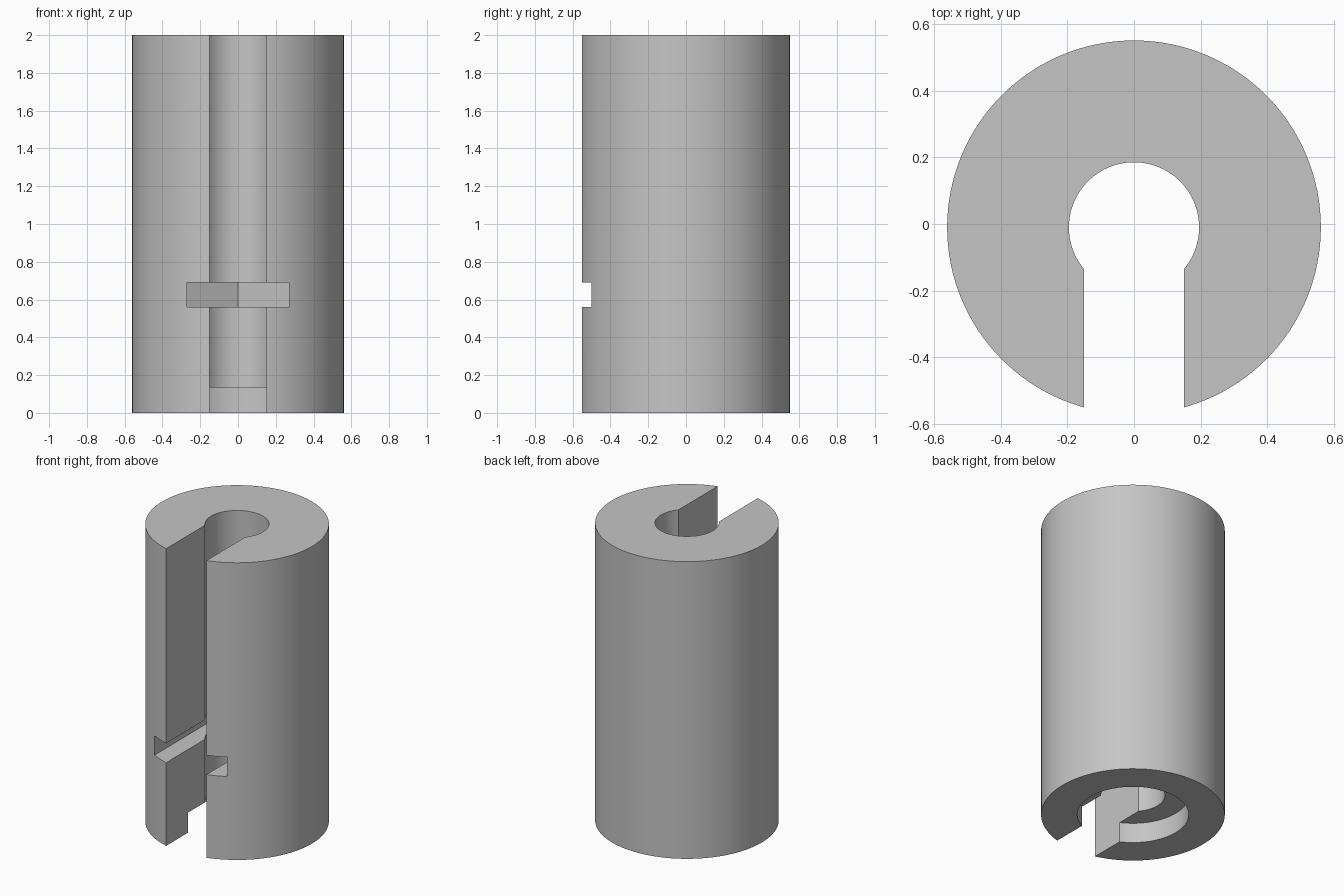
import bpy, bmesh, math

old = bpy.data.objects.get("Cube")
if old:
    bpy.data.objects.remove(old, do_unlink=True)

AXIS_Y = -0.01      # the slot trims the front, so the axis sits slightly forward
HEIGHT = 2.0
SLOT = 0.15         # half width of the slot
NUT = 0.27          # half width across flats of the nut pocket

grey = bpy.data.materials.new("plain grey")
grey.use_nodes = True
COLOUR = (0.56, 0.56, 0.56, 1)
grey.diffuse_color = COLOUR
grey.node_tree.nodes["Principled BSDF"].inputs["Base Color"].default_value = COLOUR


def circle(radius, sides=128):
    steps = [2 * math.pi * i / sides for i in range(sides)]
    return [(radius * math.cos(a), radius * math.sin(a)) for a in steps]


def prism(name, profile, bottom, top):
    """Extrude a counter-clockwise outline, given about the axis."""
    bm = bmesh.new()
    base = bm.faces.new([bm.verts.new((x, y + AXIS_Y, bottom)) for x, y in profile])
    moved = bmesh.ops.extrude_face_region(bm, geom=[base])["geom"]
    verts = [v for v in moved if isinstance(v, bmesh.types.BMVert)]
    bmesh.ops.translate(bm, verts=verts, vec=(0, 0, top - bottom))
    bmesh.ops.recalc_face_normals(bm, faces=bm.faces)
    mesh = bpy.data.meshes.new(name)
    bm.to_mesh(mesh)
    bm.free()
    mesh.materials.append(grey)
    obj = bpy.data.objects.new(name, mesh)
    bpy.context.collection.objects.link(obj)
    return obj


sleeve = prism("slotted_sleeve", circle(0.56), 0, HEIGHT)

# Nut pocket: pointed hexagon at the back, straight walls out to the front
corner = NUT / math.sqrt(3)
pocket = [(-NUT, -1), (NUT, -1), (NUT, corner), (0, 2 * corner), (-NUT, corner)]
slot = [(-SLOT, -1), (SLOT, -1), (SLOT, 0), (-SLOT, 0)]

cutters = [
    prism("bore_cutter", circle(0.195), -0.1, HEIGHT + 0.1),
    prism("slot_cutter", slot, -0.2, HEIGHT + 0.2),
    prism("counterbore_cutter", circle(0.34), -0.3, 0.135),
    prism("nut_pocket_cutter", pocket, 0.56, 0.69),
]

# Cut each void in turn, then discard its cutter
bpy.ops.object.select_all(action="DESELECT")
sleeve.select_set(True)
bpy.context.view_layer.objects.active = sleeve
for cutter in cutters:
    cutter.hide_render = True
    mod = sleeve.modifiers.new(cutter.name, "BOOLEAN")
    mod.operation = "DIFFERENCE"
    mod.solver = "EXACT"
    mod.object = cutter
    bpy.ops.object.modifier_apply(modifier=mod.name)
    bpy.data.objects.remove(cutter, do_unlink=True)

bpy.ops.object.shade_smooth_by_angle(angle=math.radians(30))
